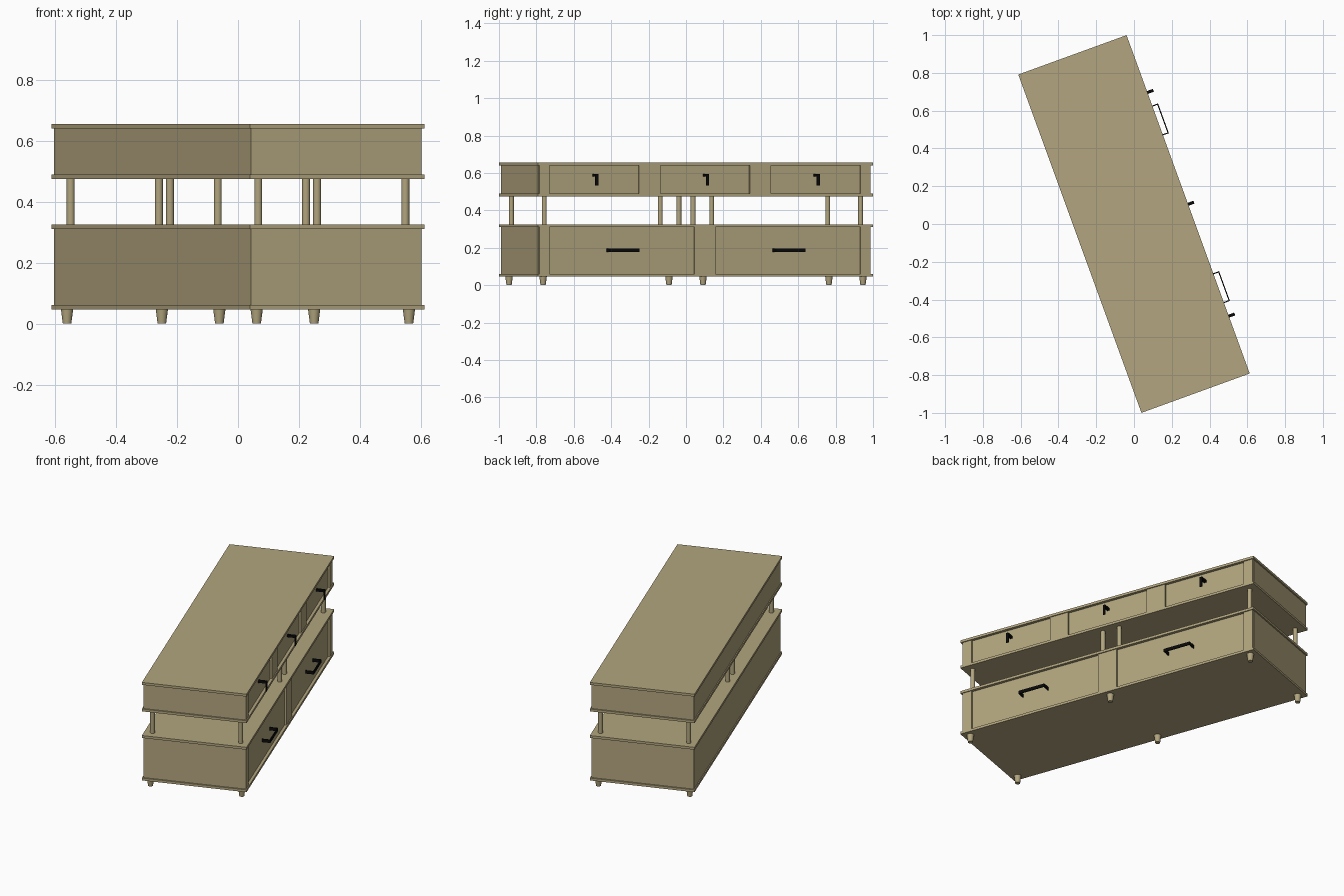
import bpy, bmesh, math
from mathutils import Matrix, Vector

if "Cube" in bpy.data.objects:
    bpy.data.objects.remove(bpy.data.objects["Cube"], do_unlink=True)

# The cabinet is laid out along its own axes (x depth, y length), then turned
TURN = Matrix.Rotation(math.radians(20), 4, 'Z')


def material(name, color):
    m = bpy.data.materials.new(name)
    m.use_nodes = True
    m.diffuse_color = color
    m.node_tree.nodes["Principled BSDF"].inputs["Base Color"].default_value = color
    return m


wood = material("tan_wood", (0.445, 0.376, 0.209, 1))
black = material("black_metal", (0.003, 0.003, 0.003, 1))


def finish(bm, name, mat, smooth=False):
    bm.transform(TURN)
    mesh = bpy.data.meshes.new(name)
    bm.to_mesh(mesh)
    bm.free()
    mesh.materials.append(mat)
    ob = bpy.data.objects.new(name, mesh)
    bpy.context.collection.objects.link(ob)
    if smooth:
        bpy.ops.object.select_all(action='DESELECT')
        ob.select_set(True)
        bpy.context.view_layer.objects.active = ob
        bpy.ops.object.shade_smooth_by_angle()
    return ob


def add_box(bm, x, y, z):
    lo, hi = Vector((x[0], y[0], z[0])), Vector((x[1], y[1], z[1]))
    m = Matrix.Translation((lo + hi) / 2) @ Matrix.Diagonal((*(hi - lo), 1))
    bmesh.ops.create_cube(bm, size=1, matrix=m)


def box(name, x, y, z, mat=wood):
    bm = bmesh.new()
    add_box(bm, x, y, z)
    return finish(bm, name, mat)


def peg(name, x, y, z0, z1, r0, r1):
    bm = bmesh.new()
    bmesh.ops.create_cone(bm, cap_ends=True, segments=24, radius1=r0, radius2=r1,
                          depth=z1 - z0,
                          matrix=Matrix.Translation((x, y, (z0 + z1) / 2)))
    return finish(bm, name, wood, True)


# Boards: two below, two above, overhanging the boxes slightly
DEPTH, LENGTH, BOARD = 0.305, 0.953, 0.015
for name, z in (("base_board", 0.046), ("lower_top_board", 0.31),
                ("upper_base_board", 0.475), ("top_board", 0.64)):
    box(name, (-DEPTH, DEPTH), (-LENGTH, LENGTH), (z, z + BOARD))

# Drawer boxes: carcass, front stiles and slightly recessed drawer fronts
FRONT, END, STILE = 0.299, 0.945, 0.06
BACKING = FRONT - 0.015


def drawer_row(label, z0, z1, count):
    box(label + "_carcass", (-FRONT, BACKING), (-END, END), (z0, z1))
    width = 2 * END / count
    centres = []
    for i in range(count):
        a = -END + i * width
        b = a + width
        n = f"{label}_{i + 1}"
        a_out = a + (0.003 if i == 0 else 0)
        b_out = b - (0.003 if i == count - 1 else 0)
        box(n + "_left_stile", (BACKING, FRONT), (a_out, a + STILE), (z0, z1))
        box(n + "_right_stile", (BACKING, FRONT), (b - STILE, b_out), (z0, z1))
        box(n + "_drawer_front", (BACKING, FRONT - 0.011),
            (a + STILE, b - STILE), (z0, z1))
        centres.append((a + b) / 2)
    return centres


lower = drawer_row("lower", 0.061, 0.31, 2)
upper = drawer_row("upper", 0.49, 0.64, 3)

# Lower handles: wide flat brackets
FACE, OUT = 0.284, 0.338
for c in lower:
    bm = bmesh.new()
    z = (0.177, 0.196)
    add_box(bm, (OUT - 0.006, OUT), (c - 0.084, c + 0.084), z)
    for s in (-1, 1):
        y = c + s * 0.081
        add_box(bm, (FACE, OUT - 0.006), (y - 0.003, y + 0.003), z)
    finish(bm, "lower_handle", black)

# Upper handles: hooks reaching out and hanging down
for c in upper:
    bm = bmesh.new()
    y = (c - 0.008, c + 0.008)
    add_box(bm, (FACE, OUT - 0.006), y, (0.582, 0.595))
    add_box(bm, (OUT - 0.006, OUT), y, (0.533, 0.595))
    finish(bm, "upper_handle", black)

# Posts between the boxes and tapered feet
for sx in (-1, 1):
    for y in (-0.9, -0.053, 0.053, 0.9):
        peg("post", sx * 0.257, y, 0.325, 0.475, 0.013, 0.013)
    for y in (-0.91, 0, 0.91):
        peg("foot", sx * 0.266, y, 0, 0.046, 0.014, 0.02)
